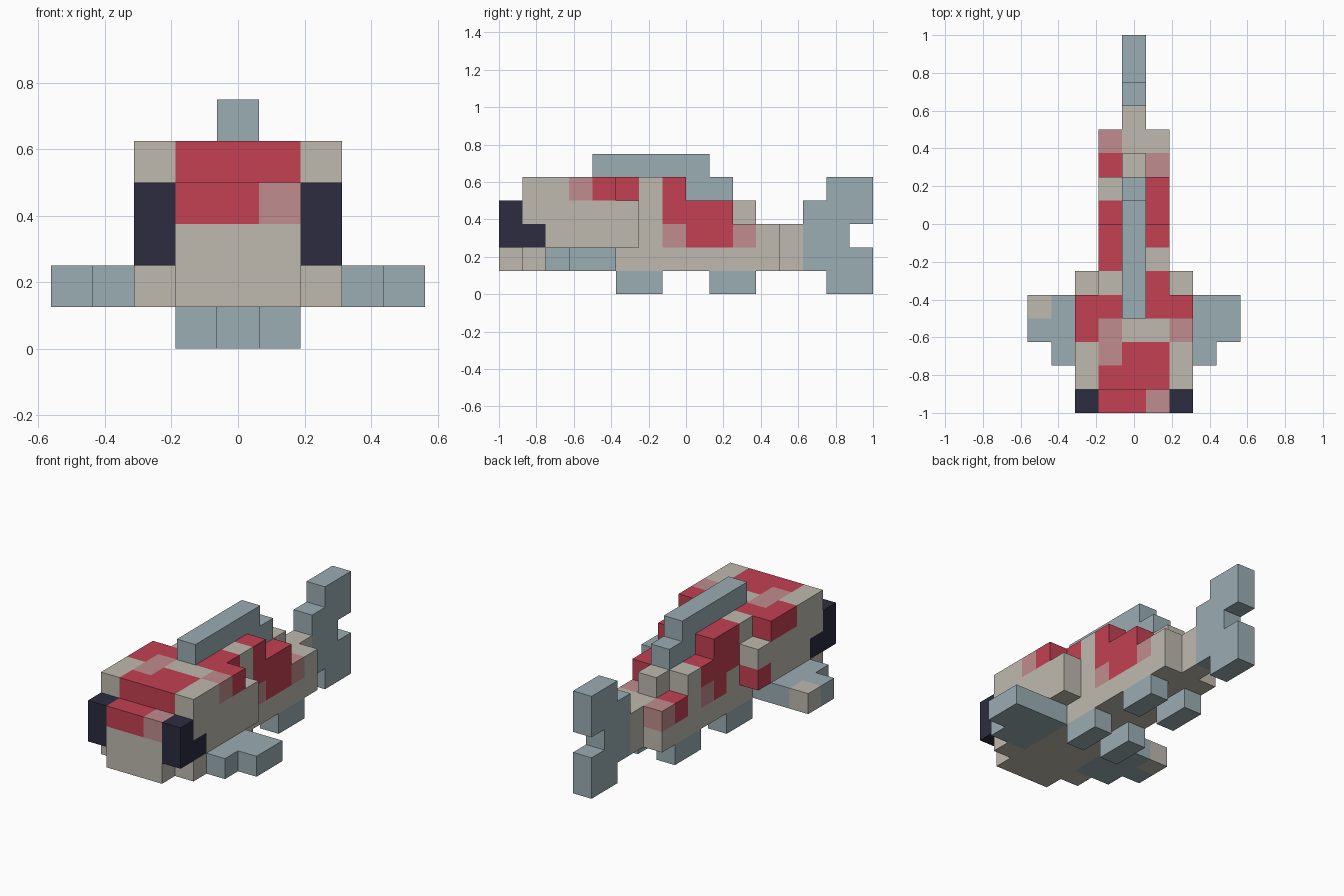
import bpy
import bmesh
from mathutils import Vector

cube = bpy.data.objects.get("Cube")
if cube:
    bpy.data.objects.remove(cube)

U = 0.125  # block size


def srgb(r, g, b):
    def lin(c):
        c /= 255
        return c / 12.92 if c <= 0.04045 else ((c + 0.055) / 1.055) ** 2.4
    return (lin(r), lin(g), lin(b), 1.0)


def material(name, rgb):
    m = bpy.data.materials.new(name)
    m.use_nodes = True
    col = srgb(*rgb)
    m.diffuse_color = col
    bsdf = next(n for n in m.node_tree.nodes if n.type == 'BSDF_PRINCIPLED')
    bsdf.inputs["Base Color"].default_value = col
    return m


MATS = {
    "beige": material("beige", (191, 186, 175)),
    "red": material("red", (195, 65, 82)),
    "pink": material("dusty pink", (192, 140, 142)),
    "blue": material("grey blue", (155, 173, 180)),
    "navy": material("dark navy", (44, 44, 65)),
}
NAMES = list(MATS)
DIRS = [Vector(d) for d in ((1, 0, 0), (-1, 0, 0), (0, 1, 0),
                            (0, -1, 0), (0, 0, 1), (0, 0, -1))]


def cells(box):
    """Block coordinates in an inclusive range x0,x1, y0,y1, z0,z1."""
    x0, x1, y0, y1, z0, z1 = box
    return {(x, y, z) for x in range(x0, x1 + 1)
            for y in range(y0, y1 + 1) for z in range(z0, z1 + 1)}


def mirror(box):
    return (-box[1], -box[0]) + tuple(box[2:])


def part(name, boxes, base, paint=()):
    """Join boxes into one outer shell and colour ranges of its blocks."""
    colour = {c: base for b in boxes for c in cells(b)}
    for col, box in paint:
        for c in cells(box) & colour.keys():
            colour[c] = col
    bm = bmesh.new()
    for c, col in colour.items():
        mid = Vector((c[0] * U, (c[1] - 7.5) * U, (c[2] + 0.5) * U))
        for d in DIRS:
            if tuple(int(a + b) for a, b in zip(c, d)) in colour:
                continue
            s = Vector((d.y, d.z, d.x))
            t = d.cross(s)
            face = bm.faces.new([bm.verts.new(mid + (d + a * s + b * t) * U / 2)
                                 for a, b in ((-1, -1), (1, -1), (1, 1), (-1, 1))])
            face.material_index = NAMES.index(col)
    bmesh.ops.remove_doubles(bm, verts=bm.verts, dist=0.001)
    # Merge flat areas of one colour
    bmesh.ops.dissolve_limit(bm, angle_limit=0.01, verts=bm.verts,
                             edges=bm.edges, delimit={'MATERIAL'})
    mesh = bpy.data.meshes.new(name)
    bm.to_mesh(mesh)
    bm.free()
    for m in MATS.values():
        mesh.materials.append(m)
    ob = bpy.data.objects.new(name, mesh)
    bpy.context.collection.objects.link(ob)
    return ob


# Body: core, stepped back and wider cheeks
core = [(-1, 1, 0, 11, 1, 2), (0, 0, 12, 12, 1, 2), (-1, 1, 0, 9, 3, 3),
        (0, 0, 10, 10, 3, 3), (-1, 1, 1, 7, 4, 4)]
cheek = [(2, 2, 1, 1, 1, 1), (2, 2, 2, 5, 2, 2),
         (2, 2, 1, 5, 3, 3), (2, 2, 1, 4, 4, 4)]
patches = [
    # Snout and forehead
    ("red", (-1, 0, 0, 0, 3, 3)), ("pink", (1, 1, 0, 0, 3, 3)),
    ("red", (-1, 1, 1, 2, 4, 4)), ("pink", (-1, -1, 2, 3, 4, 4)),
    # Left flank
    ("pink", (2, 2, 3, 3, 4, 4)), ("red", (1, 2, 4, 4, 4, 4)),
    ("red", (1, 1, 5, 5, 4, 4)), ("red", (1, 1, 7, 7, 3, 4)),
    ("red", (1, 1, 8, 9, 2, 3)), ("pink", (1, 1, 7, 7, 2, 2)),
    ("pink", (1, 1, 10, 10, 2, 2)),
    # Right flank
    ("red", (-2, -2, 3, 4, 4, 4)), ("red", (-1, -1, 4, 4, 4, 4)),
    ("red", (-2, -2, 5, 5, 2, 2)), ("red", (-1, -1, 6, 7, 3, 4)),
    ("red", (-1, -1, 8, 8, 3, 3)), ("red", (-1, -1, 7, 7, 2, 2)),
    ("pink", (-1, -1, 8, 8, 2, 2)), ("red", (-1, -1, 10, 10, 2, 2)),
    ("pink", (-1, -1, 11, 11, 2, 2)),
]
part("body", core + cheek + [mirror(b) for b in cheek], "beige", patches)

# Fins along the middle
part("dorsal_fin", [(0, 0, 4, 8, 5, 5), (0, 0, 8, 9, 4, 4)], "blue")
part("tail_fin", [(0, 0, 13, 13, 1, 3), (0, 0, 14, 14, 0, 4),
                  (0, 0, 15, 15, 0, 1), (0, 0, 15, 15, 3, 4)], "blue")

# Paired parts
pairs = {
    "eye": ([(2, 2, 0, 0, 2, 3), (2, 2, 1, 1, 2, 2)], "navy"),
    "side_fin": ([(2, 3, 2, 4, 1, 1), (4, 4, 3, 4, 1, 1)], "blue"),
    "front_belly_fin": ([(1, 1, 5, 6, 0, 0)], "blue"),
    "rear_belly_fin": ([(1, 1, 9, 10, 0, 0)], "blue"),
}
for name, (boxes, col) in pairs.items():
    part("left_" + name, boxes, col)
    # The right side fin has one pale corner
    tip = [("beige", (-4, -4, 4, 4, 1, 1))] if name == "side_fin" else []
    part("right_" + name, [mirror(b) for b in boxes], col, tip)
